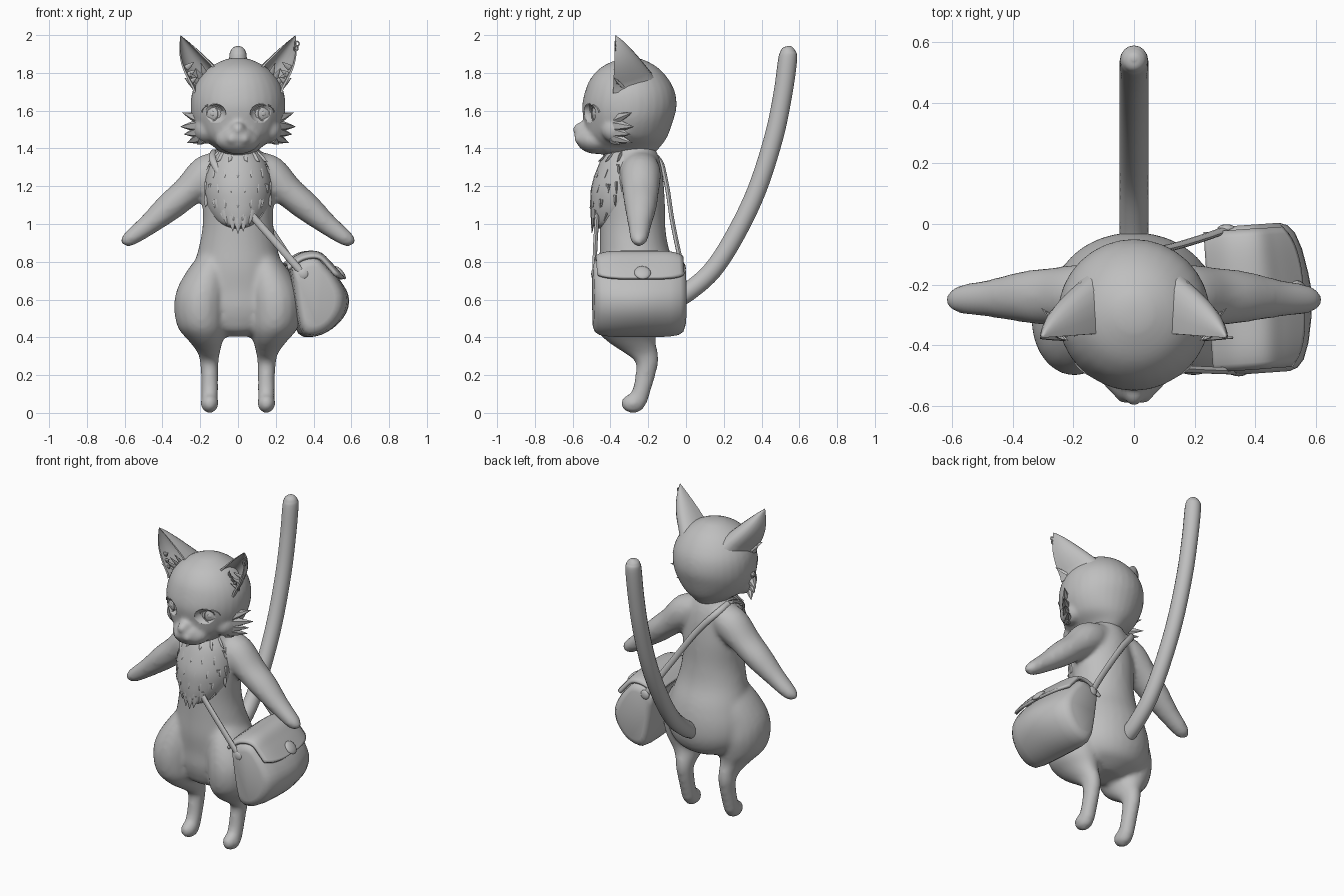
import bpy, bmesh, math
from mathutils import Vector, Matrix

if "Cube" in bpy.data.objects:
    bpy.data.objects.remove(bpy.data.objects["Cube"])

grey = bpy.data.materials.new("soft_grey")
grey.diffuse_color = (0.52, 0.52, 0.52, 1)
grey.use_nodes = True
grey.node_tree.nodes["Principled BSDF"].inputs["Base Color"].default_value = grey.diffuse_color
Z = Vector((0, 0, 1))


def finish(name, bm, voxel=0, angle=50, soft=6):
    """Turn a bmesh into a smooth-shaded object, optionally fused by voxels."""
    bmesh.ops.recalc_face_normals(bm, faces=bm.faces)
    me = bpy.data.meshes.new(name)
    bm.to_mesh(me)
    bm.free()
    ob = bpy.data.objects.new(name, me)
    bpy.context.collection.objects.link(ob)
    me.materials.append(grey)
    me.polygons.foreach_set("use_smooth", [True] * len(me.polygons))
    if voxel:
        r = ob.modifiers.new("fuse", 'REMESH')
        r.mode, r.voxel_size, r.use_smooth_shade = 'VOXEL', voxel, True
        s = ob.modifiers.new("soften", 'SMOOTH')
        s.factor, s.iterations = 0.5, soft
    else:
        me.set_sharp_from_angle(angle=math.radians(angle))
    return ob


def spline(pts, steps):
    """Catmull-Rom through tuples of any length."""
    p = [pts[0]] + list(pts) + [pts[-1]]
    out = []
    for i in range(1, len(p) - 2):
        for k in range(steps):
            t = k / steps
            out.append([0.5 * (2 * b + (c - a) * t + (2 * a - 5 * b + 4 * c - d) * t * t
                               + (3 * b - a - 3 * c + d) * t ** 3)
                        for a, b, c, d in zip(p[i - 1], p[i], p[i + 1], p[i + 2])])
    return out + [list(pts[-1])]


def loft(bm, rings):
    """Skin closed rings of points and cap both ends."""
    vs = [[bm.verts.new(p) for p in ring] for ring in rings]
    n = len(vs[0])
    for a, b in zip(vs, vs[1:]):
        for i in range(n):
            bm.faces.new((a[i], a[(i + 1) % n], b[(i + 1) % n], b[i]))
    bm.faces.new(vs[0])
    bm.faces.new(vs[-1][::-1])


def tube(bm, pts, n=16, steps=4, axis=None, ref=Vector((0, 1, 0))):
    """Elliptical tube through (x, y, z, radius_a, radius_b)."""
    s = spline(pts, steps)
    rings = []
    for i, q in enumerate(s):
        c = Vector(q[:3])
        t = axis or (Vector(s[min(i + 1, len(s) - 1)][:3]) - Vector(s[max(i - 1, 0)][:3])).normalized()
        a = ref.cross(t).normalized()
        b = t.cross(a)
        ra, rb = max(q[3], 0.001), max(q[4], 0.001)
        rings.append([c + a * ra * math.cos(k * math.tau / n) + b * rb * math.sin(k * math.tau / n)
                      for k in range(n)])
    loft(bm, rings)


def ball(bm, c, r, rot=0, seg=20):
    m = Matrix.Translation(c) @ Matrix.Rotation(rot, 4, 'Z') @ Matrix.Diagonal((*r, 1))
    bmesh.ops.create_uvsphere(bm, u_segments=seg, v_segments=seg // 2, radius=1, matrix=m)


def spike(bm, base, tip, r, flat=0.5):
    mid = [a * 0.55 + b * 0.45 for a, b in zip(base, tip)]
    tube(bm, [(*base, r, r * flat), (*mid, r * 0.75, r * flat * 0.75), (*tip, 0.001, 0.001)], 6, 2)


def disc(name, c, normal, r, h):
    bm = bmesh.new()
    m = Matrix.Translation(c) @ Vector(normal).to_track_quat('Z', 'Y').to_matrix().to_4x4()
    bmesh.ops.create_uvsphere(bm, u_segments=20, v_segments=10, radius=1,
                              matrix=m @ Matrix.Diagonal((r, r, h, 1)))
    return finish(name, bm)


# Body: torso, thighs, legs, feet and arms fused together
bm = bmesh.new()
tube(bm, [(0, -.28, 1.43, .09, .10), (0, -.28, 1.36, .135, .135), (0, -.285, 1.28, .168, .16),
          (0, -.285, 1.15, .187, .172), (0, -.283, 1.0, .187, .173), (0, -.275, .88, .207, .182),
          (0, -.255, .76, .24, .205), (0, -.24, .65, .262, .211), (0, -.24, .55, .258, .208),
          (0, -.245, .47, .215, .18), (0, -.26, .43, .15, .14), (0, -.26, .405, .09, .08)], 28, axis=Z)
for s in (-1, 1):
    tube(bm, [(s * .11, -.28, .88, .06, .1), (s * .155, -.295, .76, .11, .155), (s * .187, -.315, .65, .138, .175),
              (s * .197, -.318, .55, .141, .182), (s * .19, -.315, .45, .128, .165),
              (s * .17, -.29, .38, .09, .13), (s * .155, -.24, .32, .06, .092),
              (s * .152, -.207, .27, .05, .062), (s * .15, -.215, .2, .046, .054),
              (s * .15, -.235, .12, .046, .05), (s * .15, -.26, .05, .045, .055)], 20, axis=Z)
    ball(bm, (s * .15, -.28, .05), (.049, .066, .052))
    tube(bm, [(s * .07, -.24, 1.325, .07, .09), (s * .16, -.24, 1.265, .104, .108), (s * .27, -.24, 1.168, .083, .097),
              (s * .36, -.24, 1.093, .077, .086), (s * .47, -.245, 1.0, .058, .064),
              (s * .56, -.248, .932, .045, .05), (s * .595, -.25, .91, .034, .037),
              (s * .617, -.25, .897, .012, .012)], 16)
finish("body", bm, 0.014, soft=10)

# Head with muzzle, nose and cheeks fused together
bm = bmesh.new()
tube(bm, [(0, -.31, 1.352, .05, .09), (0, -.315, 1.375, .09, .145), (0, -.32, 1.41, .13, .185),
          (0, -.315, 1.46, .195, .215), (0, -.305, 1.54, .238, .235), (0, -.3, 1.62, .251, .25),
          (0, -.297, 1.7, .242, .238), (0, -.3, 1.77, .208, .205), (0, -.3, 1.83, .15, .148),
          (0, -.295, 1.87, .07, .07), (0, -.29, 1.88, .02, .02)], 32, axis=Z)
ball(bm, (0, -.47, 1.445), (.12, .112, .075))
ball(bm, (0, -.50, 1.465), (.09, .092, .058))
ball(bm, (0, -.53, 1.5), (.042, .07, .045))
ball(bm, (0, -.47, 1.56), (.045, .076, .08))
for s in (-1, 1):
    ball(bm, (s * .03, -.53, 1.45), (.042, .064, .036))
    ball(bm, (s * .17, -.36, 1.5), (.065, .09, .075))
head = finish("head", bm, 0.011, soft=7)

# Eye sockets cut into the head
bm = bmesh.new()
for s in (-1, 1):
    ball(bm, (s * .13, -.522, 1.585), (.07, .042, .053), s * .4)
sockets = finish("socket_cutter", bm)
sockets.hide_render = True
sockets.display_type = 'WIRE'
cut = head.modifiers.new("sockets", 'BOOLEAN')
cut.operation, cut.object = 'DIFFERENCE', sockets

for s, side in ((-1, "right"), (1, "left")):
    # Eyeball with an iris rim and upper lid
    bm = bmesh.new()
    ball(bm, (s * .122, -.447, 1.585), (.072, .047, .062), s * .4)
    finish("eyeball_" + side, bm)
    n = Vector((s * .39, -.92, 0))
    u = Vector((.92, s * .39, 0))
    c = Vector((s * .139, -.491, 1.585))
    bm = bmesh.new()
    ring = [c + u * .032 * math.cos(a) + Z * .04 * math.sin(a) - n * .004
            for a in [k * math.tau / 24 for k in range(25)]]
    tube(bm, [(*p, .003, .003) for p in ring], 6, 1, ref=n)
    finish("iris_" + side, bm)
    disc("pupil_" + side, c - n * .003, n, .013, .004)
    bm = bmesh.new()
    lid = [c + u * .062 * math.cos(a) + Z * (.046 * math.sin(a)) + n * (.008 - .018 * math.cos(a) ** 2)
           for a in [math.radians(d) for d in range(10, 171, 16)]]
    tube(bm, [(*p, .004, .005) for p in lid], 6, 2, ref=n)
    finish("eyelid_" + side, bm)

    # Ear: rounded back and hollow front, tapering to the tip
    tip, inner, outer = Vector((s * .305, -.375, 2.0)), Vector((s * .105, -.36, 1.815)), Vector((s * .242, -.385, 1.72))
    rings = []
    for i in range(13):
        t = -.1 + 1.095 * i / 12
        L, R = inner.lerp(tip, t), outer.lerp(tip, t)
        bulge = math.sin(math.pi * max(t, 0))
        R += Vector((s * .03, 0, 0)) * bulge
        L += Vector((s * -.003, 0, .004)) * bulge
        back = Vector((s * -.01, .19, .025)) * (1 - t) ** .85
        arc = [(math.pi * k / 10, 1) for k in range(11)] + [(math.pi * (10 - k) / 10, .65) for k in range(11)]
        rings.append([(L + R) / 2 + (R - L) / 2 * math.cos(a) * (1 if d == 1 else .86)
                      + back * max(math.sin(a), 0) * d for a, d in arc])
    bm = bmesh.new()
    loft(bm, rings)
    finish("ear_" + side, bm, angle=60)

    # Tufts inside the ear
    bm = bmesh.new()
    for k in range(4):
        b = inner.lerp(outer, .45 + .15 * k) + Vector((0, .05, 0))
        spike(bm, b, b + Vector((s * (.03 + .008 * k), -.05, .08 - .012 * k)), .018)
    for k in range(3):
        b = outer.lerp(tip, .1 + .14 * k) + Vector((s * .008, .025, 0))
        spike(bm, b, b + Vector((s * -.04, -.025, .03)), .016)
    finish("ear_tufts_" + side, bm)

    # Cheek tufts sweeping outwards and back
    bm = bmesh.new()
    for bz, tx, ty, tz, r in ((1.55, .295, -.285, 1.59, .032), (1.52, .305, -.277, 1.515, .036),
                              (1.49, .285, -.295, 1.475, .034), (1.465, .268, -.285, 1.43, .032),
                              (1.45, .215, -.35, 1.42, .026)):
        spike(bm, (s * .185, -.39, bz), (s * tx, ty, tz), r, .9)
    finish("cheek_tufts_" + side, bm)

# Small rings on the left ear
bm = bmesh.new()
for x, z in ((.312, 1.955), (.306, 1.93)):
    loop = [(x + .012 * math.cos(k * math.tau / 12), -.375, z + .012 * math.sin(k * math.tau / 12), .004, .004)
            for k in range(13)]
    tube(bm, loop, 6, 1)
finish("ear_rings", bm)

# Chest ruff: soft bib, pointed hem and scattered tufts
bib = [(0, -.295, 1.39, .10, .125), (0, -.305, 1.32, .155, .155), (0, -.315, 1.2, .18, .186),
       (0, -.325, 1.1, .168, .182), (0, -.35, 1.03, .13, .154), (0, -.39, .995, .085, .108), (0, -.42, .975, .03, .05)]
bib_fine = spline(bib, 8)
bm = bmesh.new()
tube(bm, bib, 28, axis=Z)
finish("chest_ruff", bm)


def on_bib(z, a, out=0.0):
    q = min(bib_fine, key=lambda p: abs(p[2] - z))
    return Vector(((q[3] + out) * math.sin(a), q[1] - (q[4] + out) * math.cos(a), z))


bm = bmesh.new()
for k in range(-5, 6):          # pointed hem
    b = on_bib(1.03 + .0115 * k * k, k * .24, -.01)
    spike(bm, b, b + Vector((-b.x * .12, -.004, -.08)), .022)
for row, z in enumerate((1.29, 1.21, 1.13, 1.06)):   # tufts on the surface
    for k in range(-2, 3):
        a = (k + .5 * (row % 2)) * .42
        spike(bm, on_bib(z, a, -.006), on_bib(z - .045, a, .002), .011)
for s in (-1, 1):               # side and collar points
    for z in (1.3, 1.22, 1.15):
        b = on_bib(z, s * 1.25, -.012)
        spike(bm, b, b + Vector((s * .016, .0, -.06)), .02)
    for a in (.3, .75, 1.2):
        spike(bm, on_bib(1.37, s * a, -.02), on_bib(1.33, s * a, .018), .022)
finish("ruff_tufts", bm)

# Tail
bm = bmesh.new()
tail = [(-.08, .59), (.01, .64), (.14, .755), (.26, .94), (.375, 1.18), (.465, 1.46), (.513, 1.69), (.538, 1.87)]
tube(bm, [(0, y, z, .047, .05) for y, z in tail] + [(0, .541, 1.915, .04, .04), (0, .543, 1.935, .024, .024),
                                                    (0, .543, 1.942, .006, .006)], 16, 5)
finish("tail", bm)

# Satchel body: tilted profile, bowed front and domed ends, turned slightly
turn = Matrix.Translation((.43, -.245, 0)) @ Matrix.Rotation(math.radians(4), 4, 'Z') @ Matrix.Translation((-.43, .245, 0))
prof = spline([(.265, .765), (.33, .82), (.41, .822), (.47, .775), (.53, .71), (.58, .62), (.568, .53),
               (.50, .45), (.41, .408), (.33, .42), (.295, .55), (.265, .765)], 3)[:-1]
mx, mz = .42, .62
bm = bmesh.new()
loft(bm, [[(mx + (x - mx) * f - max(x - .36, 0) * g, y, mz + (z - mz) * f) for x, z in prof]
          for y, f, g in ((-.490, .74, .2), (-.480, .88, .18), (-.455, .96, .14), (-.40, 1, .08), (-.32, 1.01, .02),
                          (-.245, 1.01, -.02), (-.17, 1.01, .02), (-.09, 1, .08), (-.035, .96, .14),
                          (-.010, .88, .18), (0, .74, .2))])
bm.transform(turn)
finish("satchel", bm, angle=40)

# Satchel flap with rounded lower corners
path = spline([(.25, .785), (.33, .84), (.42, .845), (.485, .79), (.555, .712)], 6)
bm = bmesh.new()
rows = []
for j in range(21):
    v = abs(j / 10 - 1)
    f = 1 - .13 * v ** 5 + .015 * math.cos(v * math.pi)
    row = []
    for i in range(len(path)):
        g = min(i * f, len(path) - 1.001)
        a, b = path[int(g)], path[int(g) + 1]
        x, z = (a[k] + (b[k] - a[k]) * (g - int(g)) for k in (0, 1))
        row.append(bm.verts.new((x - max(x - .36, 0) * .11 * v * v, -.245 + (j / 10 - 1) * .228, z - .025 * v ** 6)))
    rows.append(row)
for p, q in zip(rows, rows[1:]):
    for i in range(len(p) - 1):
        bm.faces.new((p[i], p[i + 1], q[i + 1], q[i]))
bm.transform(turn)
flap = finish("satchel_flap", bm)
sol = flap.modifiers.new("thickness", 'SOLIDIFY')
sol.thickness, sol.offset = .018, 0
disc("flap_button", (.54, -.23, .742), (.75, .06, .65), .044, .016)

# Strap across the body with end studs
bm = bmesh.new()
strap = [(.345, -.485, .735), (.21, -.48, .89), (.07, -.47, 1.05), (-.05, -.46, 1.2), (-.13, -.39, 1.33),
         (-.125, -.28, 1.38), (-.11, -.15, 1.35), (0, -.105, 1.22), (.13, -.075, 1.03), (.23, -.045, .88), (.30, -.02, .77)]
tube(bm, [(*p, .019, .012) for p in strap], 10, 5)
finish("strap", bm)
disc("strap_stud_front", (.345, -.488, .735), (0, -1, 0), .03, .014)
disc("strap_stud_back", (.305, -.015, .765), (0, 1, 0), .03, .014)
